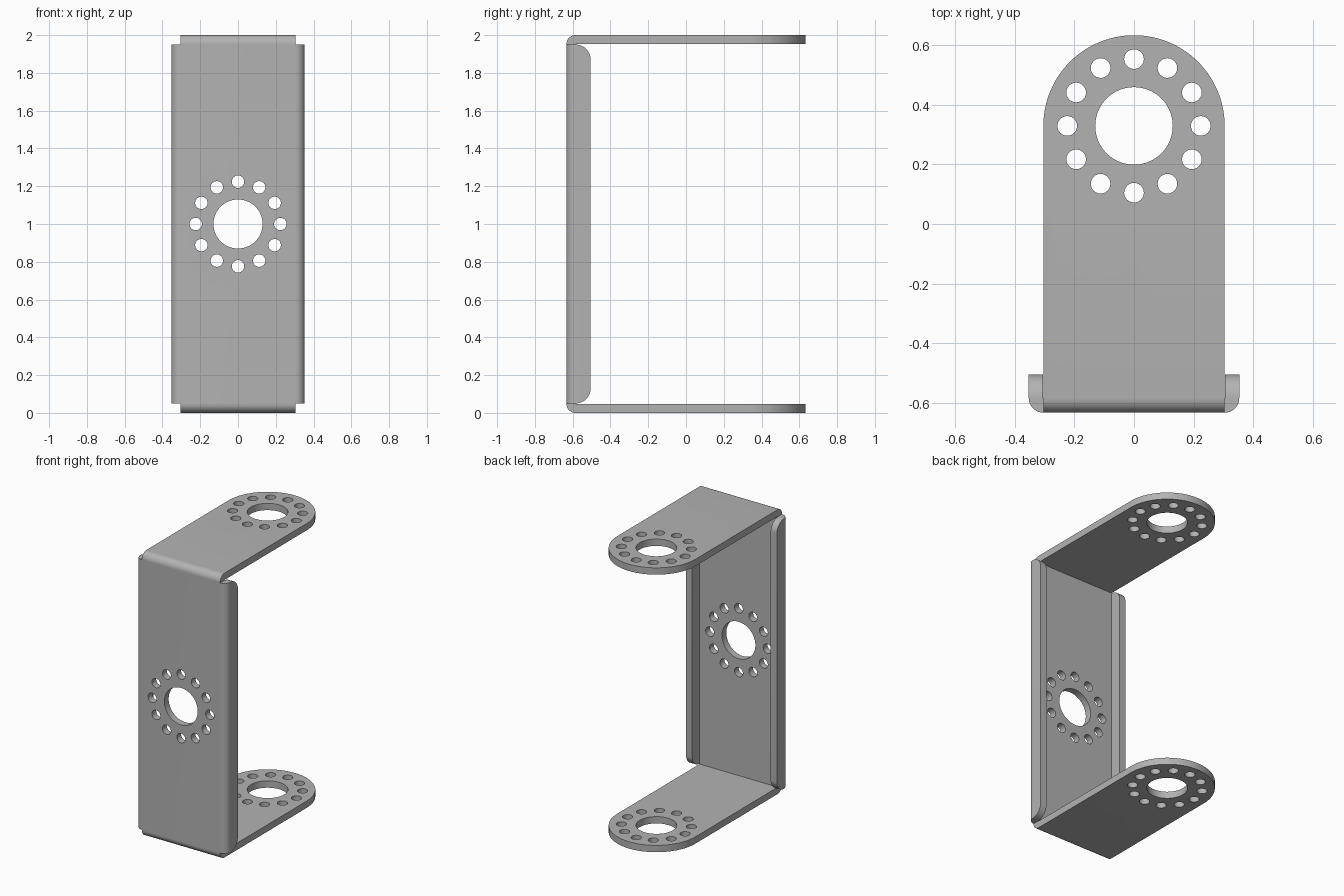
import bpy
import bmesh
from math import cos, sin, pi, tau
from mathutils import Matrix, Vector

cube = bpy.data.objects.get("Cube")
if cube:
    bpy.data.objects.remove(cube)

T = 0.048        # sheet thickness
W = 0.304        # half width of the arms
D = 0.633        # half depth
F = 0.353        # half width over the flanges
LIP = -0.505     # rear edge of the flanges
C = D - W        # centre of the rounded arm ends

steel = bpy.data.materials.new("grey steel")
steel.use_nodes = True
colour = (0.45, 0.45, 0.45, 1)
steel.diffuse_color = colour
steel.node_tree.nodes["Principled BSDF"].inputs["Base Color"].default_value = colour


def arc(cx, cy, r, start, end, steps):
    return [(cx + r * cos(start + (end - start) * i / steps),
             cy + r * sin(start + (end - start) * i / steps)) for i in range(steps + 1)]


def place(axis, a, b, h):
    """Map profile coordinates to space for an extrusion along the axis."""
    return {"x": (h, a, b), "y": (a, h, b), "z": (a, b, h)}[axis]


def prism(name, profiles, axis, low, high):
    bm = bmesh.new()
    for points in profiles:
        face = bm.faces.new([bm.verts.new(place(axis, a, b, low)) for a, b in points])
        made = bmesh.ops.extrude_face_region(bm, geom=[face])["geom"]
        shift = Vector(place(axis, 0, 0, high - low))
        bmesh.ops.translate(bm, vec=shift, verts=[v for v in made if isinstance(v, bmesh.types.BMVert)])
    bmesh.ops.recalc_face_normals(bm, faces=bm.faces)
    mesh = bpy.data.meshes.new(name)
    bm.to_mesh(mesh)
    bm.free()
    mesh.materials.append(steel)
    obj = bpy.data.objects.new(name, mesh)
    bpy.context.collection.objects.link(obj)
    return obj


def combine(target, other, operation):
    mod = target.modifiers.new("combine", "BOOLEAN")
    mod.operation, mod.solver, mod.object = operation, "EXACT", other
    bpy.ops.object.select_all(action="DESELECT")
    bpy.context.view_layer.objects.active = target
    target.select_set(True)
    bpy.ops.object.modifier_apply(modifier=mod.name)
    bpy.data.objects.remove(other)


def hole_ring(cx, cy):
    """One large bore surrounded by twelve small bolt holes."""
    rings = [arc(cx, cy, 0.13, 0, tau, 64)[:-1]]
    for i in range(12):
        a = tau * i / 12
        rings.append(arc(cx + 0.224 * cos(a), cy + 0.224 * sin(a), 0.033, 0, tau, 24)[:-1])
    return rings


# Strap: front web and both arms, bent from one sheet
outer = arc(-D + T, T, T, 1.5 * pi, pi, 10) + arc(-D + T, 2 - T, T, pi, pi / 2, 10)
strap = outer + [(D, 2), (D, 2 - T), (-D + T, 2 - T), (-D + T, T), (D, T), (D, 0)]
bracket = prism("u_bracket", [strap], "x", -W, W)

# Rounded arm ends
outline = [(-W, -1), (W, -1)] + arc(0, C, W, 0, pi, 64)
combine(bracket, prism("arm_outline", [outline], "z", -1, 3), "INTERSECT")

# Side flanges folded back from the web
R = F - W
inner = F - T
channel = (arc(-F + R, -D + R, R, pi, 1.5 * pi, 10) + arc(F - R, -D + R, R, 1.5 * pi, tau, 10)
           + [(F, LIP), (inner, LIP), (inner, -D + T), (-inner, -D + T), (-inner, LIP), (-F, LIP)])
flanges = prism("side_flanges", [channel], "z", T + 0.002, 2 - T - 0.002)
r = 0.08
side = ([(-1, T + 0.002)] + arc(LIP - r, T + 0.002 + r, r, -pi / 2, 0, 12)
        + arc(LIP - r, 2 - T - 0.002 - r, r, 0, pi / 2, 12) + [(-1, 2 - T - 0.002)])
combine(flanges, prism("flange_outline", [side], "x", -1, 1), "INTERSECT")
combine(bracket, flanges, "UNION")

# Hole patterns through both arms and through the web
combine(bracket, prism("arm_holes", hole_ring(0, C), "z", -1, 3), "DIFFERENCE")
combine(bracket, prism("web_holes", hole_ring(0, 1), "y", -1, 0), "DIFFERENCE")

bpy.ops.object.select_all(action="DESELECT")
bracket.select_set(True)
bpy.context.view_layer.objects.active = bracket
bpy.ops.object.shade_smooth_by_angle(angle=pi / 6)
